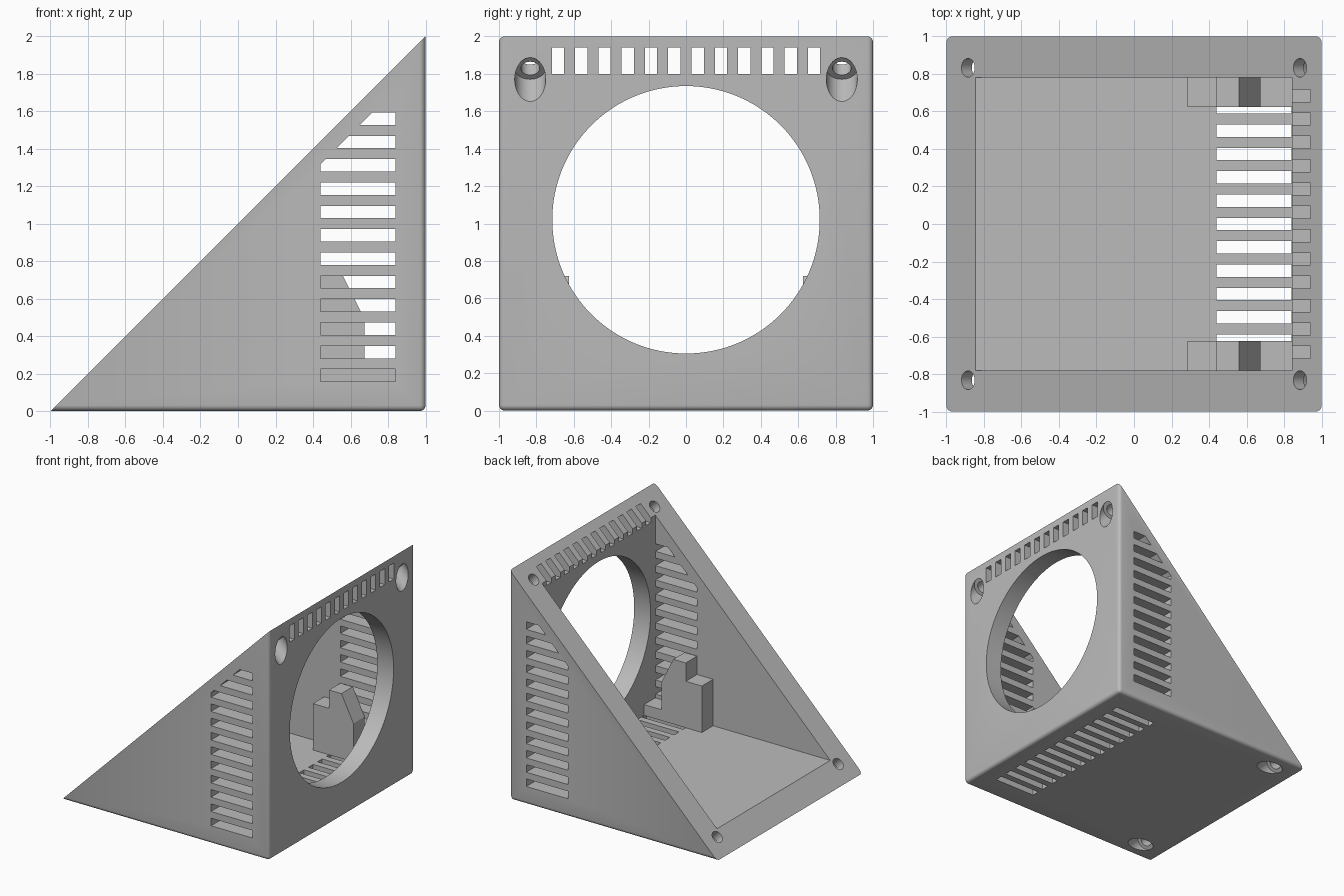
import bpy, bmesh, math
from mathutils import Matrix, Vector

if "Cube" in bpy.data.objects:
    bpy.data.objects.remove(bpy.data.objects["Cube"], do_unlink=True)

grey = bpy.data.materials.new("light grey plastic")
grey.use_nodes = True
colour = (0.5, 0.5, 0.5, 1)
grey.diffuse_color = colour
grey.node_tree.nodes["Principled BSDF"].inputs["Base Color"].default_value = colour


def make_object(name, bm):
    bmesh.ops.recalc_face_normals(bm, faces=bm.faces)
    mesh = bpy.data.meshes.new(name)
    bm.to_mesh(mesh)
    bm.free()
    mesh.materials.append(grey)
    obj = bpy.data.objects.new(name, mesh)
    bpy.context.collection.objects.link(obj)
    return obj


def add_prism(bm, points, lo, hi, axis="y"):
    """Extrude an outline along y (points are x, z) or along x (points are y, z)."""
    def place(p, t):
        return (p[0], t, p[1]) if axis == "y" else (t, p[0], p[1])
    verts = [bm.verts.new(place(p, lo)) for p in points]
    face = bm.faces.new(verts)
    ext = bmesh.ops.extrude_face_region(bm, geom=[face])
    move = Vector((0, hi - lo, 0)) if axis == "y" else Vector((hi - lo, 0, 0))
    bmesh.ops.translate(bm, vec=move, verts=[g for g in ext["geom"] if isinstance(g, bmesh.types.BMVert)])


def add_cylinder(bm, start, direction, length, radius, segments):
    direction = Vector(direction).normalized()
    turn = direction.to_track_quat("Z", "Y").to_matrix().to_4x4()
    middle = Matrix.Translation(Vector(start) + direction * length / 2)
    bmesh.ops.create_cone(bm, cap_ends=True, segments=segments, radius1=radius,
                          radius2=radius, depth=length, matrix=middle @ turn)


def rectangle(a0, a1, b0, b1):
    return [(a0, b0), (a1, b0), (a1, b1), (a0, b1)]


def cut(target, bm):
    cutter = make_object("cutter", bm)
    cutter.hide_render = True
    mod = target.modifiers.new("cut", "BOOLEAN")
    mod.operation = "DIFFERENCE"
    mod.solver = "EXACT"
    mod.object = cutter
    bpy.context.view_layer.objects.active = target
    bpy.ops.object.modifier_apply(modifier=mod.name)
    bpy.data.objects.remove(cutter, do_unlink=True)


# Outer body: oversized box with rounded outer edges
bm = bmesh.new()
add_prism(bm, rectangle(-1.5, 1, 0, 2.5), -1, 1)


def is_outer(edge):
    m = (edge.verts[0].co + edge.verts[1].co) / 2
    return (m.x > 0.99) + (m.z < 0.01) + (abs(m.y) > 0.99) >= 2 and m.x > -1.4 and m.z < 2.4


bmesh.ops.bevel(bm, geom=[e for e in bm.edges if is_outer(e)], offset=0.03,
                segments=5, profile=0.5, affect="EDGES")
body = make_object("wedge_housing", bm)

# Sloping open face
bm = bmesh.new()
add_prism(bm, [(-2, -1), (2, 3), (-2, 3)], -2, 2)
cut(body, bm)

# Hollow interior
FLOOR, BACK, SIDE = 0.155, 0.842, 0.78
bm = bmesh.new()
add_prism(bm, rectangle(-1.6, BACK, FLOOR, 2.6), -SIDE, SIDE)
cut(body, bm)

# Large round opening in the back wall
bm = bmesh.new()
add_cylinder(bm, (0.7, 0, 1.02), (1, 0, 0), 0.5, 0.715, 128)
cut(body, bm)

# Side vents, the upper ones trimmed parallel to the slope
PITCH, WIDTH = 0.1245, 0.066
X0, X1, TRIM = 0.44, 0.84, 0.875
bm = bmesh.new()
for i in range(12):
    z0 = 0.157 + i * PITCH
    z1 = z0 + WIDTH
    left = [(max(X0, z1 - TRIM), z1)]
    if z0 - TRIM < X0 < z1 - TRIM:
        left.append((X0, X0 + TRIM))
    left.append((max(X0, z0 - TRIM), z0))
    add_prism(bm, [(X1, z0), (X1, z1)] + left, -1.2, 1.2)
cut(body, bm)

# Floor vents
bm = bmesh.new()
for i in range(-6, 7):
    y = i * PITCH
    add_prism(bm, rectangle(X0, X1, -0.1, 0.3), y - WIDTH / 2, y + WIDTH / 2)
cut(body, bm)

# Back wall vents
bm = bmesh.new()
for i in range(12):
    y = (i - 5.5) * PITCH
    add_prism(bm, rectangle(0.7, 1.1, 1.8, 1.94), y - WIDTH / 2, y + WIDTH / 2)
cut(body, bm)

# Corner screw holes square to the slope, with wide recesses for the heads
inward = Vector((1, 0, -1)).normalized()
for x in (-0.885, 0.885):
    for radius, depth in ((0.05, -0.1), (0.083, 0.078)):
        bm = bmesh.new()
        for y in (-0.833, 0.833):
            start = Vector((x, y, x + 1)) + inward * depth
            add_cylinder(bm, start, inward, 0.5, radius, 40)
        cut(body, bm)

bpy.ops.object.select_all(action="DESELECT")
body.select_set(True)
bpy.context.view_layer.objects.active = body
bpy.ops.object.shade_smooth_by_angle(angle=math.radians(30))

# Stepped support blocks on the floor against each side wall
outline = [(0.285, FLOOR), (BACK, FLOOR), (BACK, 0.25), (0.675, 0.25), (0.675, 0.49),
           (0.56, 0.72), (0.44, 0.72), (0.44, 0.56), (0.285, 0.56)]
for name, side in (("left_support", 1), ("right_support", -1)):
    bm = bmesh.new()
    add_prism(bm, outline, side * 0.625, side * SIDE)
    make_object(name, bm)
